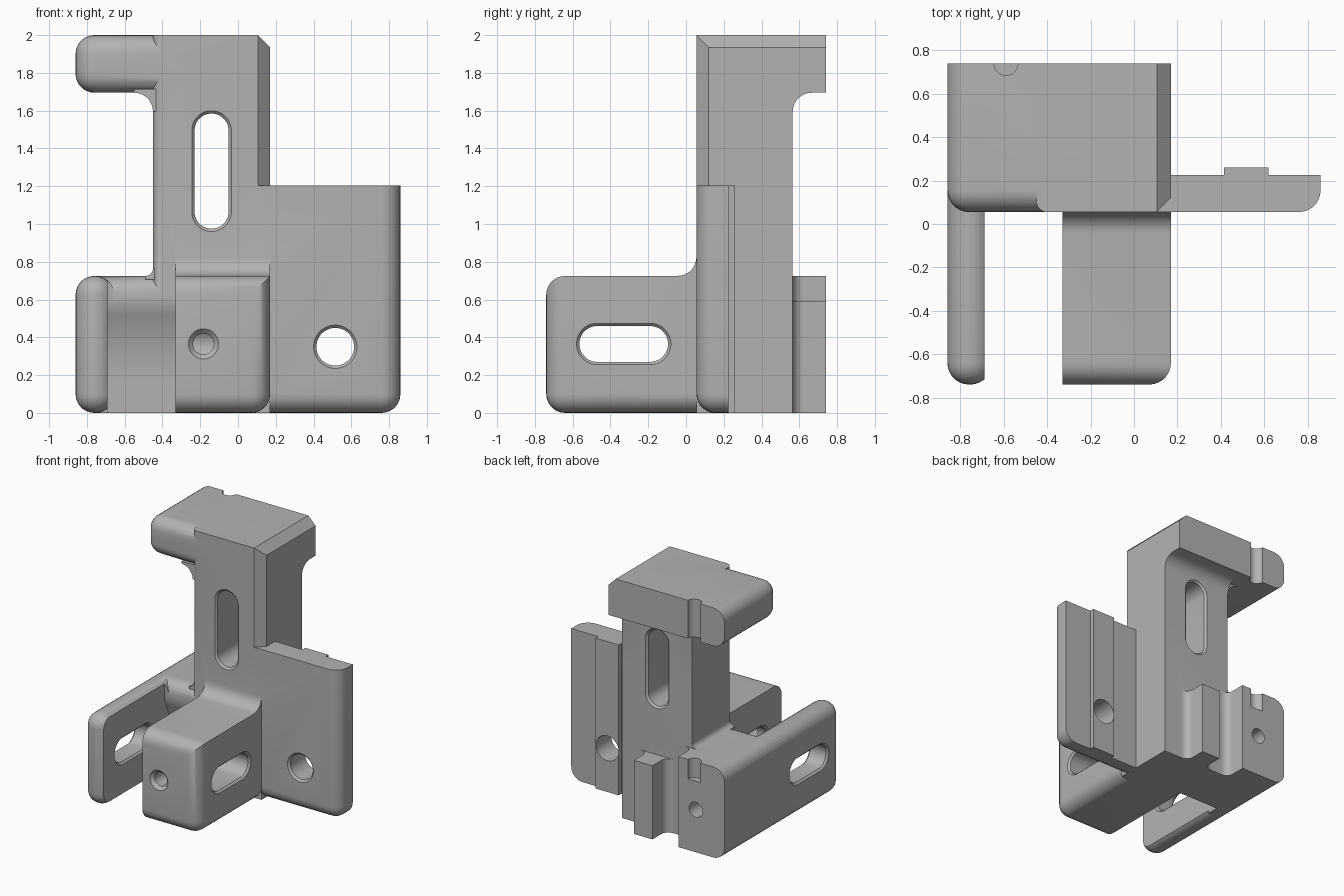
import bpy, bmesh, math
from mathutils import Vector

cube = bpy.data.objects.get("Cube")
if cube:
    bpy.data.objects.remove(cube, do_unlink=True)

grey = bpy.data.materials.new("grey_plastic")
grey.use_nodes = True
grey.diffuse_color = (0.45, 0.45, 0.45, 1)
grey.node_tree.nodes["Principled BSDF"].inputs["Base Color"].default_value = (0.45, 0.45, 0.45, 1)


def finish(name, bm):
    bmesh.ops.recalc_face_normals(bm, faces=bm.faces)
    mesh = bpy.data.meshes.new(name)
    bm.to_mesh(mesh)
    bm.free()
    ob = bpy.data.objects.new(name, mesh)
    bpy.context.collection.objects.link(ob)
    return ob


def box(name, lo, hi, rounded="", r=0.1, chamfered="", c=0.065):
    """Box with edges such as '-x+z' rounded or chamfered."""
    bm = bmesh.new()
    bmesh.ops.create_cube(bm, size=1)
    lo, hi = Vector(lo), Vector(hi)
    for v in bm.verts:
        v.co = Vector([lo[i] if v.co[i] < 0 else hi[i] for i in range(3)])

    def on_plane(e, sign, axis):
        i = "xyz".index(axis)
        level = lo[i] if sign == "-" else hi[i]
        return all(abs(v.co[i] - level) < 1e-5 for v in e.verts)

    for spec, size, seg in ((chamfered, c, 1), (rounded, r, 7)):
        edges = [e for e in bm.edges if any(
            on_plane(e, *s[:2]) and on_plane(e, *s[2:]) for s in spec.split())]
        if edges:
            bmesh.ops.bevel(bm, geom=edges, offset=size, offset_type='OFFSET',
                            segments=seg, profile=0.5, affect='EDGES')
    return finish(name, bm)


def loft(name, axis, sections):
    """Solid through matching 2D outlines at positions along an axis."""
    place = {"x": lambda p, u, v: (p, u, v), "y": lambda p, u, v: (u, p, v),
             "z": lambda p, u, v: (u, v, p)}[axis]
    bm = bmesh.new()
    rings = [[bm.verts.new(place(p, u, v)) for u, v in pts] for p, pts in sections]
    n = len(rings[0])
    for a, b in zip(rings, rings[1:]):
        for i in range(n):
            j = (i + 1) % n
            bm.faces.new((a[i], a[j], b[j], b[i]))
    bm.faces.new(rings[0])
    bm.faces.new(rings[-1])
    return finish(name, bm)


def capsule(u, v, r, du=0, dv=0, n=32):
    """Circle outline stretched to a slot by half lengths du, dv."""
    pts = []
    for i in range(n):
        a = 2 * math.pi * (i + 0.5) / n
        x, y = math.cos(a), math.sin(a)
        pts.append((u + r * x + math.copysign(du, x), v + r * y + math.copysign(dv, y)))
    return pts


def hole(name, axis, a, b, u, v, r, du=0, dv=0, c0=0.015, c1=0.015):
    """Cutter from a to b with optional countersinks at each end."""
    e = 0.02
    def ring(g):
        return capsule(u, v, r + g, du, dv)
    sections = [(a - e, ring(c0 + e if c0 else 0)), (a + c0, ring(0)),
                (b - c1, ring(0)), (b + e, ring(c1 + e if c1 else 0))]
    return loft(name, axis, sections)


def fillet(name, axis, a, b, u, v, su, sv, r):
    """Concave fillet in the corner (u, v), opening towards (su, sv)."""
    e = 0.02
    pts = [(-e, -e), (r, -e)]
    for i in range(8):
        t = math.pi / 2 * i / 7
        pts.append((r - r * math.sin(t), r - r * math.cos(t)))
    pts.append((-e, r))
    pts = [(u + su * x, v + sv * y) for x, y in pts]
    return loft(name, axis, [(a, pts), (b, pts)])


def combine(body, parts, operation):
    bpy.context.view_layer.objects.active = body
    for p in parts:
        p.hide_render = True
        m = body.modifiers.new(p.name, 'BOOLEAN')
        m.operation, m.solver, m.object = operation, 'EXACT', p
        bpy.ops.object.modifier_apply(modifier=m.name)
        bpy.data.objects.remove(p, do_unlink=True)


# Column and head
body = box("bracket_body", (-.45, .055, 0), (.17, .565, 1.205), "-x-y", .05)
parts = [
    box("upper_column", (-.45, .055, 1.205), (.17, .565, 2), "-x-y", .05, "+x-y +x+z"),
    box("head", (-.86, .055, 1.695), (.17, .74, 2),
        "-x-y -x+z -x-z -y+z -y-z", .1, "+x-y +x+z"),
    fillet("head_side_fillet", "y", .07, .565, -.45, 1.695, -1, -1, .1),
    fillet("head_back_fillet", "x", -.45, .17, .565, 1.695, 1, -1, .1),
    # Side plate with its back rib
    box("side_plate", (.1, .055, 0), (.86, .225, 1.205), "+x-y +x-z -y-z"),
    box("plate_rib", (.415, .15, 0), (.62, .26, 1.205)),
    # Front block
    box("front_block", (-.33, -.74, 0), (.17, .3, .725), "-y+z -y-z +x-y +x-z"),
    fillet("block_fillet", "x", -.33, .17, .055, .725, -1, 1, .1),
    # Left arm, web and rear pad
    box("left_arm", (-.86, -.74, 0), (-.655, .74, .725),
        "-x-y +x-y -x+z +x+z -x-z +x-z -y+z -y-z"),
    box("web", (-.86, .055, 0), (-.3, .565, .725), "-x+z -x-z -y+z"),
    box("rear_pad", (-.86, .2, 0), (-.45, .74, .725), "-x+z -x-z"),
    fillet("web_fillet", "y", .08, .565, -.45, .725, -1, 1, .04),
    # Rear tab
    box("rear_tab", (-.22, .5, 0), (-.055, .74, .59)),
    fillet("tab_fillet", "z", 0, .59, -.22, .565, -1, 1, .06),
    fillet("tab_fillet", "z", 0, .59, -.055, .565, 1, 1, .06),
    fillet("pad_fillet", "z", 0, .725, -.45, .565, 1, 1, .06),
]
combine(body, parts, 'UNION')

# Gap between arm and block, with a curved back wall
half = 2 * math.atan(.095 / .41)
radius = .41 / math.sin(half)
wall = [(.15 - radius * (1 - math.cos(half * i / 8)),
         .16 + radius * math.sin(half * i / 8)) for i in range(9)]
gap = [(-1, -.2), (.15, -.2)] + wall + [(.054, 1), (-1, 1)]
cutters = [
    loft("gap_cutter", "x", [(-.69, gap), (-.33, gap)]),
    # Slots and round holes
    hole("column_slot", "y", .055, .565, -.14, 1.28, .09, dv=.215),
    hole("block_slot", "x", -.33, .17, -.33, .365, .095, du=.14),
    hole("arm_slot", "x", -.86, -.69, -.33, .365, .095, du=.14),
    hole("plate_hole", "y", .055, .26, .515, .35, .1, c1=0),
    hole("block_hole", "y", -.74, -.35, -.183, .365, .055, c0=.025, c1=0),
    hole("pad_hole", "y", .45, .74, -.605, .34, .06, c0=0, c1=0),
    hole("rear_notch", "z", .59, 2.1, -.59, .74, .055, c0=0, c1=0),
]
combine(body, cutters, 'DIFFERENCE')

# Finish
body.data.materials.clear()
body.data.materials.append(grey)
bpy.ops.object.select_all(action='DESELECT')
body.select_set(True)
bpy.context.view_layer.objects.active = body
bpy.ops.object.shade_smooth_by_angle(angle=math.radians(30))
